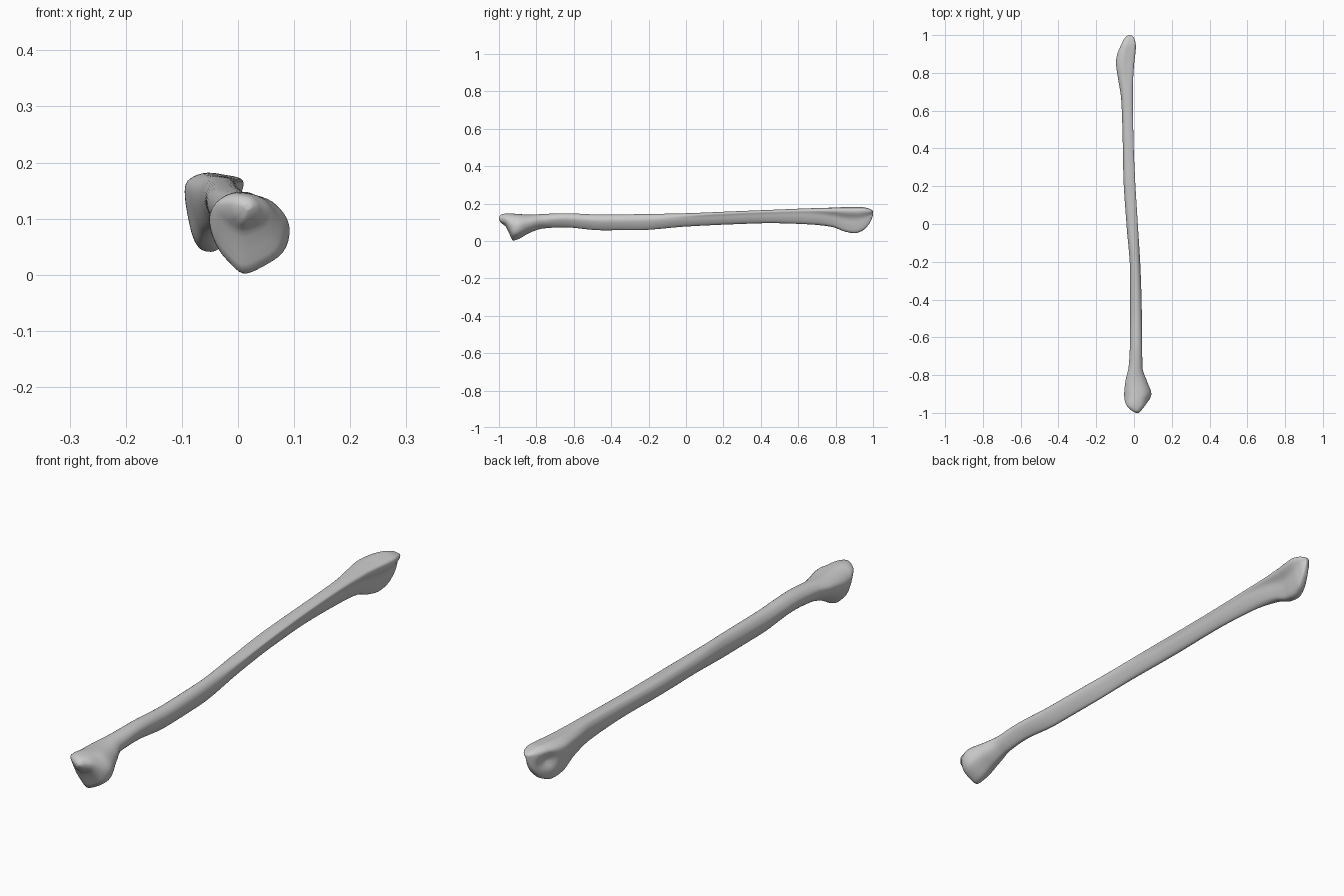
import bpy, bmesh, math

if "Cube" in bpy.data.objects:
    bpy.data.objects.remove(bpy.data.objects["Cube"])

# Outline of the bone: y, left x, right x, bottom z, top z
OUTLINE = [
    (-1.00, 0.010, 0.025, 0.115, 0.126),
    (-0.985, -0.016, 0.040, 0.093, 0.142),
    (-0.965, -0.036, 0.056, 0.078, 0.146),
    (-0.945, -0.046, 0.070, 0.040, 0.147),
    (-0.925, -0.051, 0.084, 0.002, 0.146),
    (-0.90, -0.052, 0.092, 0.008, 0.144),
    (-0.83, -0.045, 0.068, 0.046, 0.141),
    (-0.76, -0.029, 0.045, 0.067, 0.144),
    (-0.65, -0.022, 0.043, 0.073, 0.148),
    (-0.45, -0.020, 0.041, 0.057, 0.141),
    (-0.25, -0.021, 0.035, 0.058, 0.143),
    (0.00, -0.040, 0.020, 0.077, 0.148),
    (0.25, -0.056, 0.005, 0.089, 0.158),
    (0.45, -0.060, -0.003, 0.095, 0.166),
    (0.65, -0.067, -0.006, 0.089, 0.174),
    (0.78, -0.086, -0.004, 0.075, 0.178),
    (0.85, -0.095, 0.001, 0.050, 0.181),
    (0.90, -0.090, 0.007, 0.041, 0.182),
    (0.94, -0.076, 0.010, 0.053, 0.181),
    (0.975, -0.056, 0.004, 0.085, 0.174),
    (1.00, -0.030, -0.015, 0.140, 0.160),
]

# Section shapes in a unit box, counter-clockwise from the right
HEAD = [(1, .05), (.85, .5), (.45, .87), (-.2, 1), (-.65, .85), (-.97, .5),
        (-.95, .05), (-.75, -.4), (-.5, -.7), (-.12, -1), (.35, -.85), (.85, -.5)]
LOWER = [(1, .25), (.85, .65), (.45, .92), (-.1, 1), (-.6, .8), (-.95, .4),
         (-1, 0), (-.8, -.45), (-.4, -.85), (0, -1), (.4, -.75), (.8, -.25)]
UPPER = [(.85, .35), (1, .75), (.6, .95), (0, 1), (-.6, .9), (-.95, .5),
         (-1, 0), (-.8, -.5), (-.45, -.88), (-.1, -1), (.3, -.75), (.65, -.2)]
TIP = [(.6, .1), (1, .55), (.95, .85), (.2, .97), (-.35, 1), (-.9, .8),
       (-1, .4), (-.85, -.3), (-.65, -.8), (-.35, -1), (.15, -.95), (.4, -.5)]


def flat(shape):
    return [c for p in shape for c in p]


SHAPES = [(y, *flat(s)) for y, s in
          ((-1, HEAD), (-.88, HEAD), (-.65, LOWER), (-.2, LOWER),
           (.15, UPPER), (.6, UPPER), (.87, TIP), (1, TIP))]


def sample(table, y):
    """Monotone cubic interpolation, in arcsine space so the ends round off."""
    us = [math.asin(r[0]) for r in table]
    u = math.asin(y)
    i = max(k for k in range(len(us) - 1) if us[k] <= u + 1e-9)
    h = us[i + 1] - us[i]
    t = (u - us[i]) / h

    def slope(k, c):
        if k == 0 or k == len(us) - 1:
            return 0
        a = (table[k][c] - table[k-1][c]) / (us[k] - us[k-1])
        b = (table[k+1][c] - table[k][c]) / (us[k+1] - us[k])
        return 2 * a * b / (a + b) if a * b > 0 else 0

    return [(1+2*t)*(1-t)**2 * table[i][c] + t*(1-t)**2 * h * slope(i, c)
            + t*t*(3-2*t) * table[i+1][c] + t*t*(t-1) * h * slope(i+1, c)
            for c in range(1, len(table[0]))]


def smooth_loop(pts, sub):
    """Closed Catmull-Rom curve, rescaled to fill the unit box."""
    n, out = len(pts), []
    for i in range(n):
        p = [pts[(i + k - 1) % n] for k in range(4)]
        for s in range(sub):
            t = s / sub
            out.append([.5 * (2*b + (c-a)*t + (2*a-5*b+4*c-d)*t*t + (3*b-a-3*c+d)*t**3)
                        for a, b, c, d in zip(*p)])
    for k in range(2):
        lo, hi = min(q[k] for q in out), max(q[k] for q in out)
        for q in out:
            q[k] = 2 * (q[k] - lo) / (hi - lo) - 1
    return out


# Loft the whole bone
bm = bmesh.new()
rings, STEPS = [], 140
for i in range(STEPS + 1):
    y = math.sin(math.pi * (i / STEPS - .5))
    xl, xr, zb, zt = sample(OUTLINE, y)
    s = sample(SHAPES, y)
    loop = smooth_loop(list(zip(s[::2], s[1::2])), 4)
    ring = []
    for a, b in loop:
        x = (xl + xr) / 2 + a * (xr - xl) / 2
        z = (zb + zt) / 2 + b * (zt - zb) / 2
        # Hollow on the outer side of the back end
        if a < 0:
            d = ((y - .935) / .03)**2 + ((z - .125) / .025)**2
            x += .02 * -a * math.exp(-d)
        ring.append(bm.verts.new((x, y, z)))
    rings.append(ring)

n = len(rings[0])
for r0, r1 in zip(rings, rings[1:]):
    for j in range(n):
        bm.faces.new((r0[j], r0[(j+1) % n], r1[(j+1) % n], r1[j]))
bm.faces.new(rings[0])
bm.faces.new(rings[-1])
bmesh.ops.recalc_face_normals(bm, faces=bm.faces)

mesh = bpy.data.meshes.new("long_bone")
bm.to_mesh(mesh)
bm.free()
bone = bpy.data.objects.new("long_bone", mesh)
bpy.context.collection.objects.link(bone)
for f in mesh.polygons:
    f.use_smooth = True
